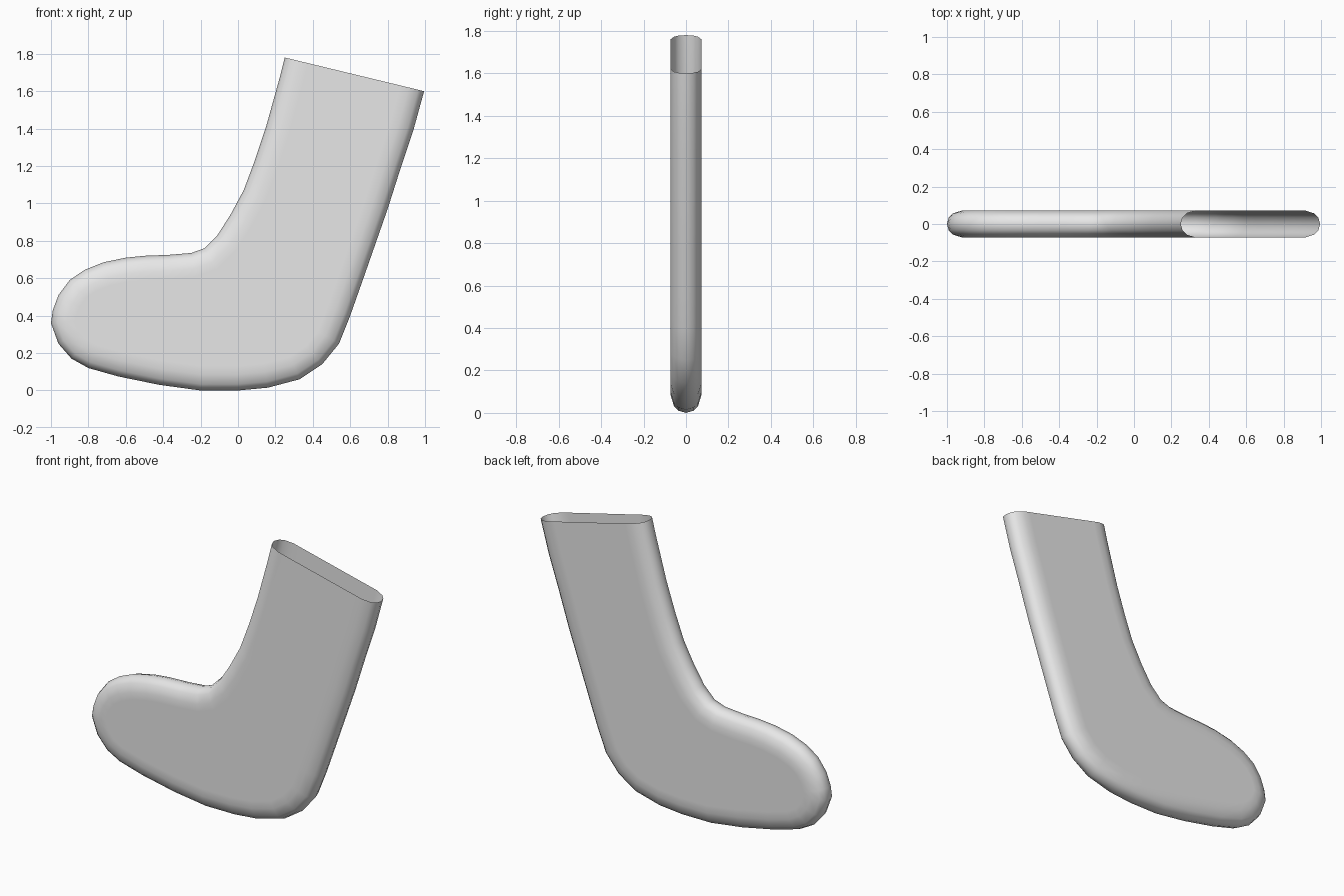
import bpy
import bmesh
import math
from mathutils import Vector

default_cube = bpy.data.objects.get("Cube")
if default_cube:
    bpy.data.objects.remove(default_cube, do_unlink=True)

# Side outline: both edges run from the cuff to the toe with matching counts
instep = [(.25, 1.78), (.225, 1.68), (.2, 1.59), (.15, 1.41), (.09, 1.23),
          (.03, 1.07), (-.04, .94), (-.11, .83), (-.18, .76), (-.25, .735),
          (-.37, .725), (-.5, .72), (-.6, .71), (-.72, .685), (-.82, .645),
          (-.9, .59), (-.96, .51), (-.99, .43)]
toe = [(-1, .36)]
heel = [(.995, 1.6), (.94, 1.4), (.87, 1.19), (.8, .97), (.73, .77),
        (.66, .57), (.6, .4), (.54, .25), (.45, .14), (.33, .06),
        (.16, .015), (0, 0), (-.2, 0), (-.42, .03), (-.64, .075),
        (-.8, .12), (-.89, .17), (-.96, .25)]
outline = [Vector(p) for p in instep + toe + heel[::-1]]
count = len(outline)

# Rounded cross-section: half thickness and inset from the outline
section = [(0, 0), (.035, .01), (.057, .033), (.073, .085), (.073, .13)]


def inward(i):
    """Direction into the sock; the ends slide along the cuff opening."""
    if i in (0, count - 1):
        return (outline[-1 - i] - outline[i]).normalized()
    before = (outline[i] - outline[i - 1]).normalized()
    after = (outline[i + 1] - outline[i]).normalized()
    along = (before + after).normalized()
    return Vector((-along.y, along.x))


directions = [inward(i) for i in range(count)]
bm = bmesh.new()


def make_loop(y, inset):
    flat = [p + d * inset for p, d in zip(outline, directions)]
    return [bm.verts.new((p.x, y, p.y)) for p in flat]


# Rounded edges and flat panels, sharing the middle loop; the cuff stays open
middle = make_loop(*section[0])
for side in (-1, 1):
    def add_face(*verts):
        bm.faces.new(verts if side < 0 else verts[::-1])

    outer = middle
    for y, inset in section[1:]:
        inner = make_loop(side * y, inset)
        for i in range(count - 1):
            add_face(outer[i], outer[i + 1], inner[i + 1], inner[i])
        outer = inner
    half = count // 2
    for i in range(half - 1):
        add_face(outer[i], outer[i + 1], outer[-2 - i], outer[-1 - i])
    add_face(outer[half - 1], outer[half], outer[half + 1])

mesh = bpy.data.meshes.new("sock")
bm.to_mesh(mesh)
bm.free()
sock = bpy.data.objects.new("sock", mesh)
bpy.context.collection.objects.link(sock)

# Plain light grey
grey = bpy.data.materials.new("light grey")
grey.use_nodes = True
colour = (.8, .8, .8, 1)
grey.diffuse_color = colour
grey.node_tree.nodes["Principled BSDF"].inputs["Base Color"].default_value = colour
mesh.materials.append(grey)

bpy.context.view_layer.objects.active = sock
sock.select_set(True)
bpy.ops.object.shade_smooth_by_angle(angle=math.radians(60))
